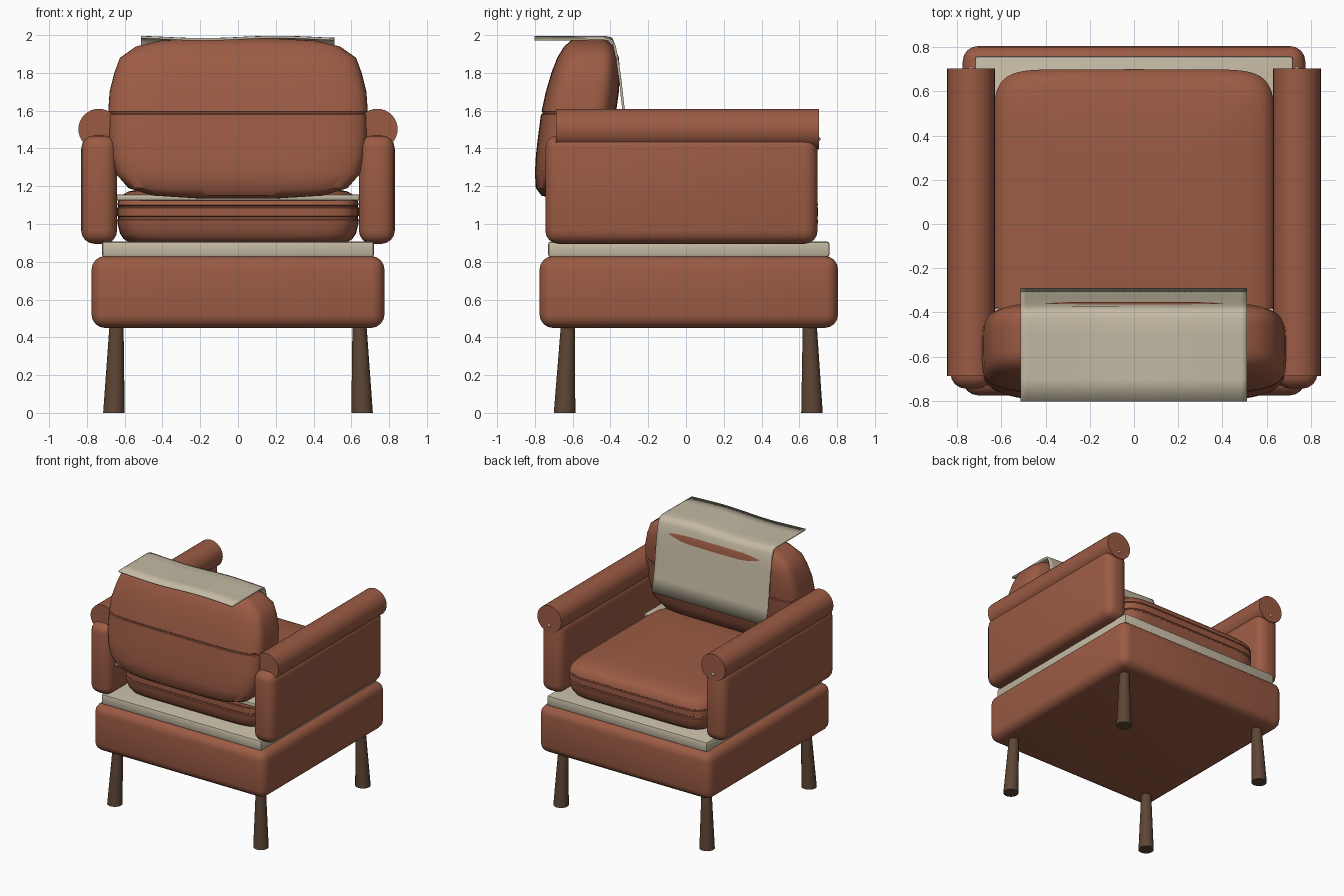
import bpy, bmesh, math
from mathutils import Vector

if "Cube" in bpy.data.objects:
    bpy.data.objects.remove(bpy.data.objects["Cube"])


def material(name, rgb):
    m = bpy.data.materials.new(name)
    m.diffuse_color = (*rgb, 1)
    m.use_nodes = True
    m.node_tree.nodes["Principled BSDF"].inputs["Base Color"].default_value = m.diffuse_color
    return m


LEATHER = material("leather", (0.33, 0.105, 0.058))
LINEN = material("linen", (0.55, 0.49, 0.37))
WOOD = material("wood", (0.11, 0.06, 0.035))


def finish(bm, name, mat, angle=40):
    bmesh.ops.recalc_face_normals(bm, faces=bm.faces)
    me = bpy.data.meshes.new(name)
    bm.to_mesh(me)
    bm.free()
    ob = bpy.data.objects.new(name, me)
    bpy.context.collection.objects.link(ob)
    me.materials.append(mat)
    bpy.ops.object.select_all(action='DESELECT')
    ob.select_set(True)
    bpy.context.view_layer.objects.active = ob
    bpy.ops.object.shade_smooth_by_angle(angle=math.radians(angle))
    return ob


def rounded_box(name, lo, hi, radius, mat, segments=4):
    bm = bmesh.new()
    bmesh.ops.create_cube(bm, size=1)
    for v in bm.verts:
        v.co = Vector([lo[i] + (v.co[i] + 0.5) * (hi[i] - lo[i]) for i in range(3)])
    bmesh.ops.bevel(bm, geom=bm.edges[:], offset=radius, segments=segments,
                    profile=0.5, affect='EDGES')
    return finish(bm, name, mat)


def frustum(name, a, b, ra, rb, mat, sides=32):
    bm = bmesh.new()
    rings = []
    a, b = Vector(a), Vector(b)
    along_y = abs(b.y - a.y) > abs(b.z - a.z)
    for c, r in ((a, ra), (b, rb)):
        ring = []
        for i in range(sides):
            t = math.tau * i / sides
            u, w = r * math.cos(t), r * math.sin(t)
            ring.append(bm.verts.new(c + Vector((u, 0, w) if along_y else (u, w, 0))))
        rings.append(ring)
    for i in range(sides):
        j = (i + 1) % sides
        bm.faces.new((rings[0][i], rings[0][j], rings[1][j], rings[1][i]))
    bm.faces.new(rings[0])
    bm.faces.new(rings[1])
    return finish(bm, name, mat)


def cushion(name, sections, power, mat, sides=96):
    """Loft of squarish sections: (z, half width, y back, y front)."""
    bm = bmesh.new()
    rings = []
    for z, hx, y0, y1 in sections:
        ring = []
        for i in range(sides):
            t = math.tau * i / sides
            c, s = math.cos(t), math.sin(t)
            x = math.copysign(abs(c) ** (2 / power), c)
            y = math.copysign(abs(s) ** (2 / power), s)
            ring.append(bm.verts.new((hx * x, (y0 + y1) / 2 + y * (y1 - y0) / 2, z)))
        rings.append(ring)
    for p, q in zip(rings, rings[1:]):
        for i in range(sides):
            j = (i + 1) % sides
            bm.faces.new((p[i], p[j], q[j], q[i]))
    bm.faces.new(rings[0])
    bm.faces.new(rings[-1])
    return finish(bm, name, mat)


# Base, platform and the narrow support under the back cushion
rounded_box("base", (-.775, -.775, .45), (.775, .805, .83), .07, LEATHER)
rounded_box("platform", (-.72, -.73, .825), (.72, .76, .907), .014, LINEN, 2)
rounded_box("back_support", (-.65, -.66, 1.125), (.65, -.38, 1.157), .01, LINEN, 2)

# Legs flaring toward the floor
for side in (-1, 1):
    for place, y_top, y_foot in (("back", -.625, -.643), ("front", .655, .667)):
        frustum(f"{place}_leg_{'right' if side > 0 else 'left'}",
                (side * .643, y_top, .47), (side * .657, y_foot, 0), .037, .057, WOOD)

# Arms: panel, roll and a small button on the roll's end
for side, label in ((-1, "left"), (1, "right")):
    xs = sorted((side * .64, side * .83))
    rounded_box(f"arm_panel_{label}", (xs[0], -.745, .895), (xs[1], .697, 1.47), .07, LEATHER)
    frustum(f"arm_roll_{label}", (side * .737, -.687, 1.502), (side * .737, .703, 1.502),
            .108, .108, LEATHER)
    bm = bmesh.new()
    bmesh.ops.create_uvsphere(bm, u_segments=12, v_segments=8, radius=.012)
    bmesh.ops.translate(bm, verts=bm.verts, vec=(side * .737, .7, 1.45))
    finish(bm, f"arm_button_{label}", LINEN)

# Seat cushion: height and inset, with two shallow stitched seams
seat = [(.905, .06), (.92, .035), (.95, .015), (1.0, .003), (1.022, 0), (1.027, .006),
        (1.037, .006), (1.042, 0), (1.086, 0), (1.09, .006), (1.096, .006), (1.1, 0),
        (1.13, .008), (1.155, .03), (1.172, .06), (1.185, .12), (1.195, .24), (1.2, .42)]
cushion("seat_cushion", [(z, .64 - d, -.64 + d, .70 - d) for z, d in seat], 9, LEATHER)

# Back cushion leaning forward, with a seam round its middle
cushion("back_cushion", [
    (1.135, .2, -.70, -.58), (1.15, .45, -.765, -.52), (1.19, .58, -.795, -.47),
    (1.27, .65, -.80, -.43), (1.36, .673, -.795, -.41), (1.45, .685, -.785, -.39),
    (1.58, .687, -.768, -.372), (1.584, .68, -.76, -.379), (1.592, .68, -.76, -.379),
    (1.596, .687, -.765, -.37), (1.70, .68, -.742, -.355), (1.80, .655, -.713, -.35),
    (1.88, .625, -.682, -.355), (1.94, .54, -.645, -.38), (1.97, .42, -.61, -.415),
    (1.982, .2, -.56, -.46)], 5, LEATHER)

# Throw cloth: wavy top, folded over the front of the back cushion
path = [(-.803, 1.983), (-.7, 1.983), (-.6, 1.983), (-.5, 1.984), (-.43, 1.984), (-.395, 1.975),
        (-.378, 1.94), (-.362, 1.86), (-.348, 1.76), (-.335, 1.64), (-.318, 1.52), (-.297, 1.40)]
bm = bmesh.new()
columns = []
for i in range(41):
    x = -.513 + 1.024 * i / 40
    wave = .006 * math.sin(8 * x - .1)
    columns.append([bm.verts.new((x, y, z + wave * (1 if z > 1.95 else 0))) for y, z in path])
for p, q in zip(columns, columns[1:]):
    for k in range(len(path) - 1):
        bm.faces.new((p[k], q[k], q[k + 1], p[k + 1]))
cloth = finish(bm, "throw_cloth", LINEN, 60)
solid = cloth.modifiers.new("thickness", 'SOLIDIFY')
solid.thickness = .013
solid.offset = 0
